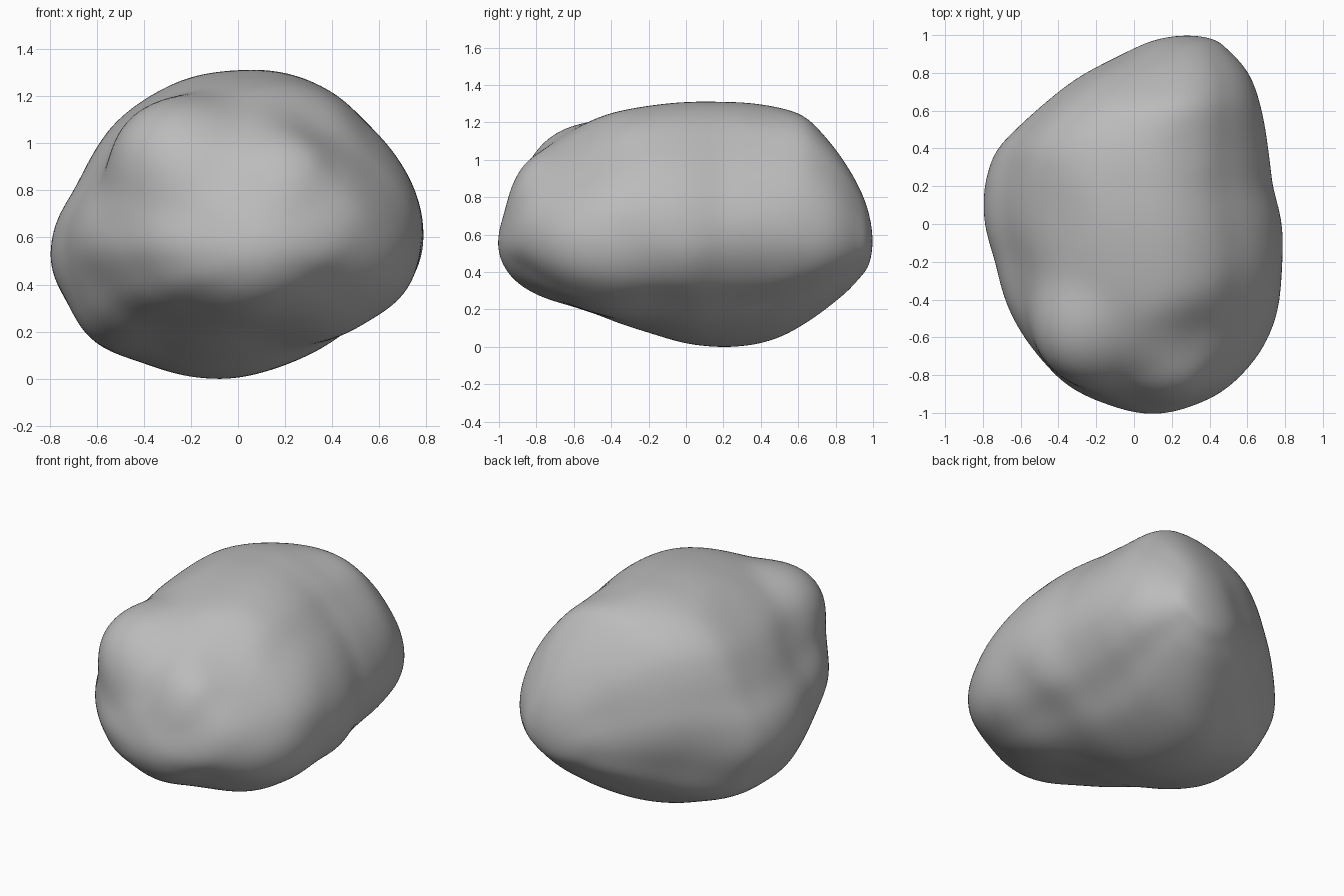
import bpy
import bmesh
from math import atan2, sqrt, pi
from mathutils import Vector

cube = bpy.data.objects.get("Cube")
if cube:
    bpy.data.objects.remove(cube, do_unlink=True)

# Extents of the boulder along its length: y, left x, right x, low z, high z
SECTIONS = [
    (-.99, -.01, .21, .52, .67),
    (-.92, -.24, .42, .4, .85),
    (-.85, -.36, .52, .34, .98),
    (-.75, -.46, .61, .28, 1.08),
    (-.6, -.58, .7, .22, 1.18),
    (-.48, -.65, .75, .18, 1.24),
    (-.2, -.73, .79, .08, 1.3),
    (0, -.79, .79, .02, 1.32),
    (.2, -.79, .74, 0, 1.32),
    (.4, -.73, .72, .02, 1.31),
    (.52, -.6, .7, .06, 1.29),
    (.64, -.44, .67, .13, 1.25),
    (.8, -.24, .61, .25, 1.07),
    (.93, 0, .49, .38, .86),
    (.99, .17, .39, .48, .68),
]
# Radius of the lumpy cross-section, at equal angles from +x towards +z
OUTLINE = [.99, .965, .95, .955, 1, 1.02, 1, .985, .965, .94, .9, .905,
           .98, 1.035, 1.04, 1.07, 1.015, 1, .98, .945, .925, .92, .99, 1.01]
# Weathered hollows (negative) and bulges: centre, reach, push along the normal
LUMPS = [
    ((.28, -.56, 1.1), .28, -.045),
    ((.52, -.55, .95), .4, -.045),
    ((.2, -.85, .9), .25, .03),
    ((-.42, .05, 1.15), .3, -.02),
    ((.25, .45, 1.29), .25, -.012),
    ((.7, .35, .3), .42, -.04),
    # Front corners: upper left, lower right, low middle
    ((-.36, -.66, 1.03), .42, .13),
    ((.52, -.5, .3), .48, .1),
    ((.1, -.88, .38), .35, .025),
    # Lower left flank and back shoulder
    ((-.62, -.2, .24), .35, .04),
    ((-.35, .6, .9), .5, .045),
]


def catmull(a, b, c, d, t):
    return b + .5 * t * (c - a + t * (2*a - 5*b + 4*c - d + t * (3*(b - c) + d - a)))


def ring_radius(angle):
    n = len(OUTLINE)
    f = (angle / (2 * pi) % 1) * n
    i = int(f)
    return catmull(*(OUTLINE[(i + k) % n] for k in (-1, 0, 1, 2)), f - i)


def round_row(row):
    """Section centre, and half sizes relative to a round cap."""
    y, x0, x1, z0, z1 = row
    cap = 2 * sqrt(1 - y * y)
    return (y, (x0 + x1) / 2, (x1 - x0) / cap, (z0 + z1) / 2, (z1 - z0) / cap)


ROWS = [round_row(r) for r in SECTIONS]


def section_at(y):
    y = min(max(y, ROWS[0][0]), ROWS[-1][0])
    i = max(k for k in range(len(ROWS) - 1) if ROWS[k][0] <= y)
    a, b = ROWS[i], ROWS[i + 1]
    t = (y - a[0]) / (b[0] - a[0])
    return [p + (q - p) * t for p, q in zip(a[1:], b[1:])]


# Boulder: a sphere fitted to the sections and outline
bm = bmesh.new()
bmesh.ops.create_icosphere(bm, subdivisions=6, radius=1)
for v in bm.verts:
    x, y, z = v.co
    cx, hx, cz, hz = section_at(y)
    r = ring_radius(atan2(z, x))
    v.co = Vector((cx + hx * r * x, y, cz + hz * r * z))

# Hollows and bulges
bm.normal_update()
for centre, reach, push in LUMPS:
    c = Vector(centre)
    for v in bm.verts:
        d = (v.co - c).length / reach
        if d < 1:
            v.co += v.normal * push * (1 - d * d) ** 2

for _ in range(8):
    bmesh.ops.smooth_vert(bm, verts=bm.verts, factor=.5,
                          use_axis_x=True, use_axis_y=True, use_axis_z=True)

# Rest on the ground
ground = min(v.co.z for v in bm.verts)
bmesh.ops.translate(bm, verts=bm.verts, vec=(0, 0, -ground))

mesh = bpy.data.meshes.new("boulder")
bm.to_mesh(mesh)
bm.free()
boulder = bpy.data.objects.new("boulder", mesh)
bpy.context.collection.objects.link(boulder)
mesh.shade_smooth()

# Stone colour
stone = bpy.data.materials.new("grey stone")
stone.use_nodes = True
colour = (.5, .5, .5, 1)
stone.diffuse_color = colour
stone.node_tree.nodes["Principled BSDF"].inputs["Base Color"].default_value = colour
mesh.materials.append(stone)
